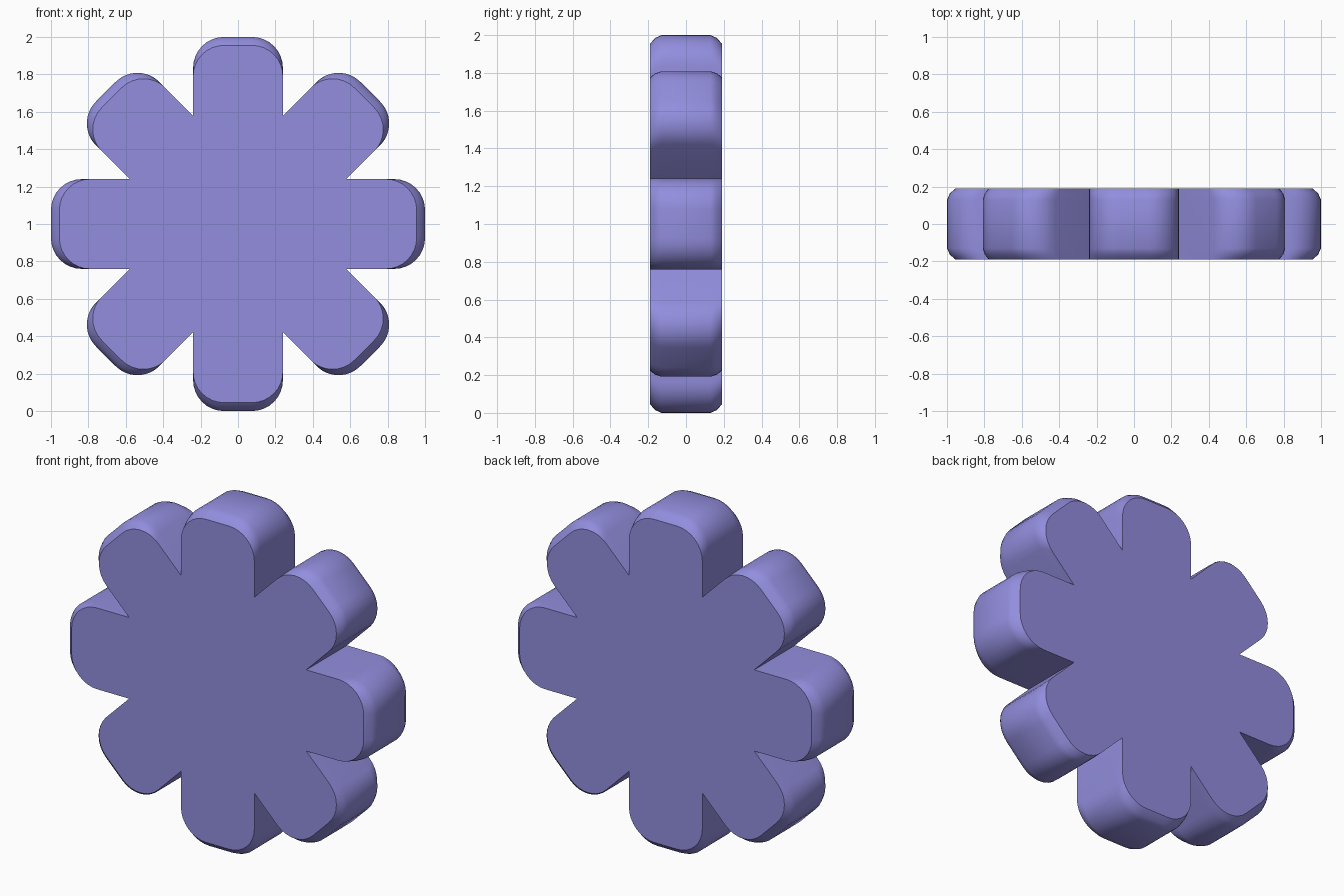
import bpy, bmesh
from math import sin, cos, tan, pi, radians

if "Cube" in bpy.data.objects:
    bpy.data.objects.remove(bpy.data.objects["Cube"])

PETALS, HALF_W, R, TIP = 8, 0.24, 0.165, 1.0
ARC = 8
# (y, how far the petal tips are pulled in) from front to back
LAYERS = [(-0.19, 0.045), (-0.163, 0.015), (-0.13, 0),
          (0.13, 0), (0.163, 0.015), (0.19, 0.045)]


def outline(pull):
    """Flower outline in x/z: rounded petal tips with sharp notches between."""
    petal = []
    for side, start in ((-1, -pi / 2), (1, 0)):
        for i in range(ARC + 1):
            a = start + i * pi / 2 / ARC
            petal.append((TIP - R - pull + R * cos(a),
                          side * (HALF_W - R) + R * sin(a)))
    petal.append((HALF_W / tan(pi / PETALS), HALF_W))  # notch
    pts = []
    for k in range(PETALS):
        c, s = cos(2 * pi * k / PETALS), sin(2 * pi * k / PETALS)
        pts += [(u * c - v * s, u * s + v * c) for u, v in petal]
    return pts


# Flower body: stacked outlines joined by side walls, capped front and back
bm = bmesh.new()
rings = [[bm.verts.new((x, y, z + 1)) for x, z in outline(pull)]
         for y, pull in LAYERS]
n = len(rings[0])
for a, b in zip(rings, rings[1:]):
    for i in range(n):
        j = (i + 1) % n
        quad = [a[i], a[j], b[j], b[i]]
        bm.faces.new(quad)
bm.faces.new(rings[0])
bm.faces.new(rings[-1][::-1])
# the notch vertices do not move, so only the normals need tidying
bmesh.ops.recalc_face_normals(bm, faces=bm.faces)
mesh = bpy.data.meshes.new("flower_body")
bm.to_mesh(mesh)
bm.free()
flower = bpy.data.objects.new("flower_body", mesh)
bpy.context.collection.objects.link(flower)

# Soft lavender colour
mat = bpy.data.materials.new("lavender")
mat.diffuse_color = (0.29, 0.27, 0.73, 1)
mat.use_nodes = True
mat.node_tree.nodes["Principled BSDF"].inputs["Base Color"].default_value = mat.diffuse_color
mesh.materials.append(mat)

bpy.context.view_layer.objects.active = flower
flower.select_set(True)
bpy.ops.object.shade_smooth_by_angle(angle=radians(30))
